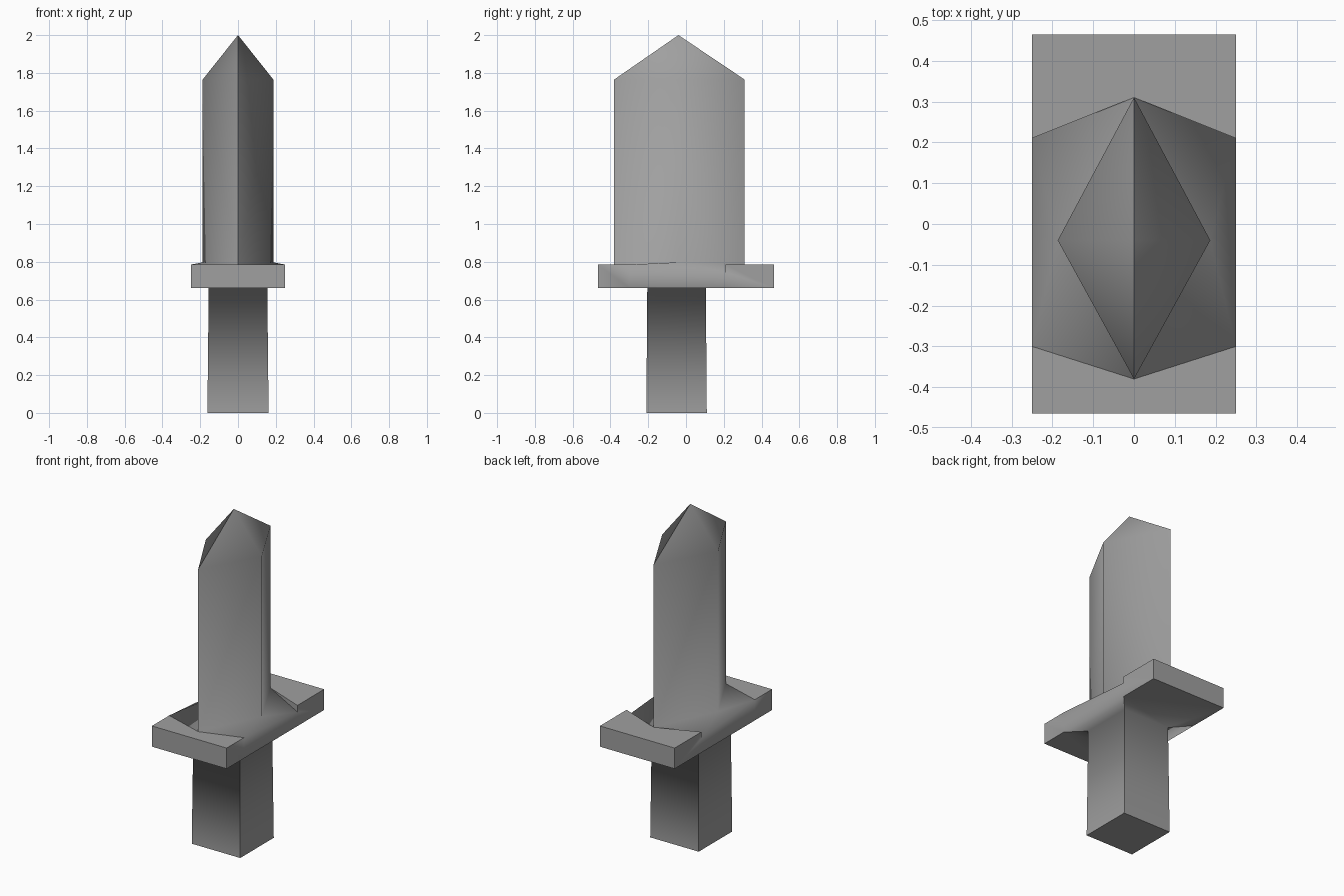
import bpy, bmesh

cube = bpy.data.objects.get("Cube")
if cube:
    bpy.data.objects.remove(cube)

steel = bpy.data.materials.new("grey steel")
steel.use_nodes = True
grey = (0.35, 0.35, 0.35, 1)
steel.diffuse_color = grey
steel.node_tree.nodes["Principled BSDF"].inputs["Base Color"].default_value = grey

# Heights of the stacked parts
GUARD_LOW, GUARD_TOP, BLADE_SHOULDER, TIP = 0.66, 0.785, 1.765, 2.0
GUARD_X, GUARD_Y, MID_Y = 0.25, 0.465, -0.04

bm = bmesh.new()
v = bm.verts.new
sharp_pairs = []


def face(*verts):
    bm.faces.new(verts).smooth = True


def crease(*path):
    sharp_pairs.extend(zip(path, path[1:]))


# Blade ridges in the middle plane, joined at the tip
tip = v((0, MID_Y, TIP))
ridge = {}
for end, y in ((-1, -0.38), (1, 0.31)):
    ridge[end] = v((0, y, GUARD_TOP)), v((0, y, BLADE_SHOULDER))
    crease(*ridge[end], tip)

# Guard shoulders, outer corners and grip corners: (side, end) -> vertices
top_shoulder, low_shoulder, collar = {}, {}, {}
top_corner, low_corner, grip_top, grip_base = {}, {}, {}, {}
for s in (-1, 1):
    for e, y in ((-1, -0.30), (1, 0.21)):
        k = (s, e)
        top_shoulder[k] = v((s * GUARD_X, y, GUARD_TOP))
        low_shoulder[k] = v((s * GUARD_X, y, GUARD_LOW))
        collar[k] = v((s * GUARD_X, y, 0.745)) if e > 0 else top_shoulder[k]
        top_corner[k] = v((s * GUARD_X, e * GUARD_Y, GUARD_TOP))
        low_corner[k] = v((s * GUARD_X, e * GUARD_Y, GUARD_LOW))
        grip_top[k] = v((s * 0.155, MID_Y - 0.01 + e * 0.155, GUARD_LOW))
        grip_base[k] = v((s * 0.162, MID_Y - 0.01 + e * 0.16, 0))

for s in (-1, 1):
    f, b = (s, -1), (s, 1)
    edge_low, edge_top = v((s * 0.187, MID_Y, 0.797)), v((s * 0.187, MID_Y, BLADE_SHOULDER))
    for e in (-1, 1):
        k = (s, e)
        low, top = ridge[e]
        # Blade flank, tip facet and sloping collar
        face(low, edge_low, edge_top, top)
        face(top, edge_top, tip)
        face(low, collar[k], edge_low)
        # Guard end block side
        side = [top_corner[k], top_shoulder[k], low_shoulder[k], low_corner[k]]
        if e > 0:
            side.insert(2, collar[k])
            face(low, top_shoulder[k], collar[k])
            crease(low, collar[k], top_shoulder[k])
        face(*side)
        crease(low, top_shoulder[k], top_corner[k], low_corner[k], low_shoulder[k],
               grip_top[k], grip_base[k])
    # Collar middle, guard side middle, guard underside and grip side
    face(edge_low, collar[f], collar[b])
    face(collar[f], collar[b], low_shoulder[b], low_shoulder[f])
    face(low_shoulder[f], low_shoulder[b], grip_top[b], grip_top[f])
    face(grip_top[f], grip_top[b], grip_base[b], grip_base[f])
    crease(grip_base[f], grip_base[b])

# Guard end blocks and the front and back of the grip
for e in (-1, 1):
    l, r = (-1, e), (1, e)
    face(ridge[e][0], top_shoulder[l], top_corner[l], top_corner[r], top_shoulder[r])
    face(top_corner[l], top_corner[r], low_corner[r], low_corner[l])
    face(low_shoulder[l], low_corner[l], low_corner[r], low_shoulder[r], grip_top[r], grip_top[l])
    face(grip_top[l], grip_top[r], grip_base[r], grip_base[l])
    crease(top_corner[l], top_corner[r])
    crease(low_corner[l], low_corner[r])
    crease(grip_base[l], grip_base[r])

# Pommel end
face(grip_base[-1, -1], grip_base[1, -1], grip_base[1, 1], grip_base[-1, 1])

for a, b in sharp_pairs:
    edge = bm.edges.get((a, b))
    if edge:
        edge.smooth = False
bmesh.ops.recalc_face_normals(bm, faces=bm.faces)

mesh = bpy.data.meshes.new("short_sword")
bm.to_mesh(mesh)
bm.free()
mesh.materials.append(steel)
bpy.context.collection.objects.link(bpy.data.objects.new("short_sword", mesh))
